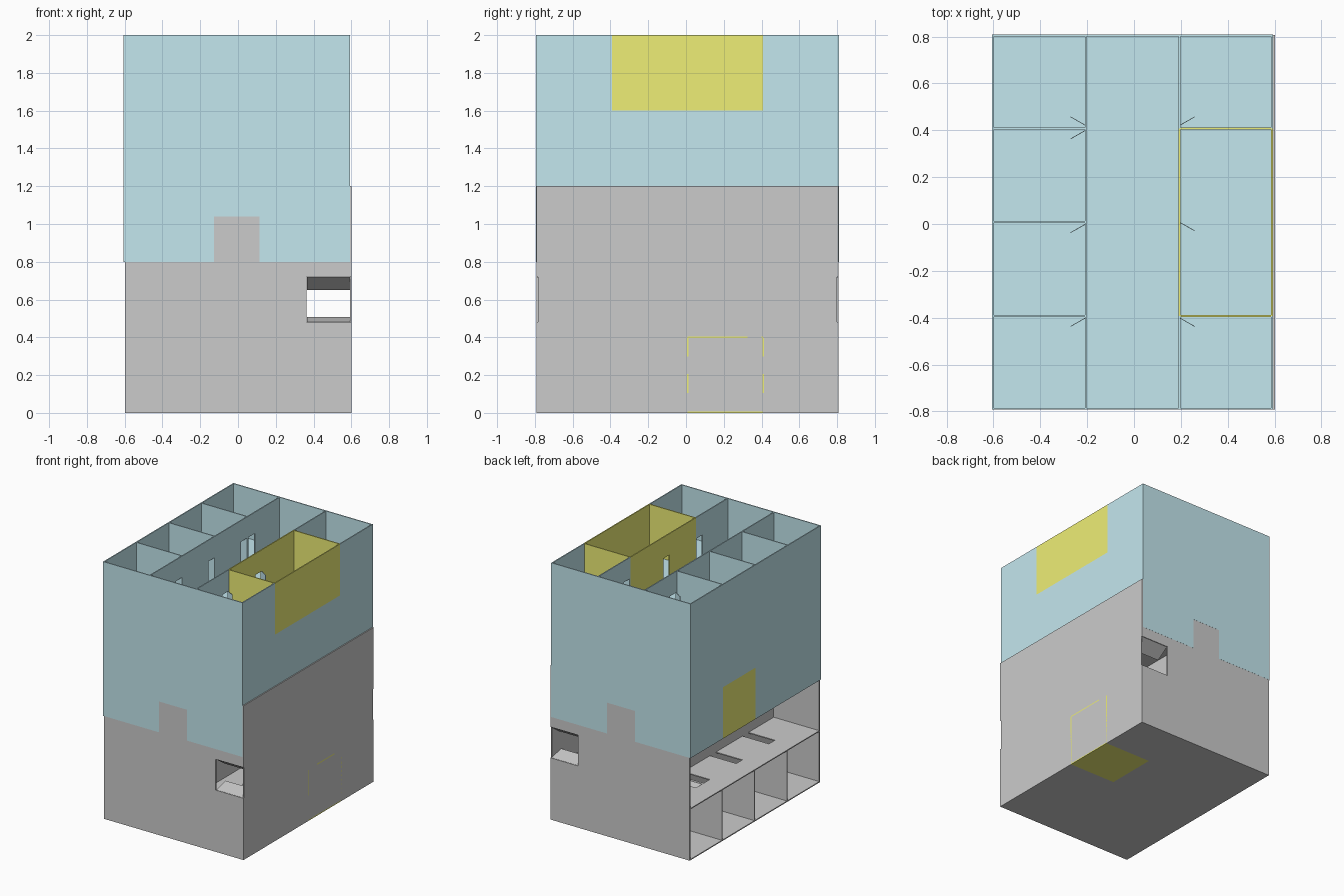
import bpy, bmesh, math
from mathutils import Matrix, Vector

if "Cube" in bpy.data.objects:
    bpy.data.objects.remove(bpy.data.objects["Cube"])

T = 0.008            # wall thickness
H = 0.4              # storey height
DOOR_H = 0.235
DOOR_W = 0.075
PARTS = ("floors", "outer_walls", "corridor_walls", "room_dividers", "doors", "accent_walls")


def material(name, rgb):
    m = bpy.data.materials.new(name)
    m.diffuse_color = (*rgb, 1)
    m.use_nodes = True
    m.node_tree.nodes["Principled BSDF"].inputs["Base Color"].default_value = m.diffuse_color
    return m


def box(bm, x0, x1, y0, y1, z0, z1):
    size = Matrix.Diagonal((x1 - x0, y1 - y0, z1 - z0, 1))
    pos = Matrix.Translation(((x0 + x1) / 2, (y0 + y1) / 2, (z0 + z1) / 2))
    bmesh.ops.create_cube(bm, size=1, matrix=pos @ size)


def leaf(bm, hinge, direction, length, z, height):
    """Open door leaf standing on z, from the hinge along a plan direction."""
    a = math.atan2(direction[1], direction[0])
    m = (Matrix.Translation((hinge[0], hinge[1], z)) @ Matrix.Rotation(a, 4, 'Z')
         @ Matrix.Translation((length / 2, 0, height / 2))
         @ Matrix.Diagonal((length, 0.003, height, 1)))
    bmesh.ops.create_cube(bm, size=1, matrix=m)


def building(prefix, base_mat, accent_mat, matrix):
    bms = {p: bmesh.new() for p in PARTS}
    accent = bms["accent_walls"]

    # front and back walls with double entrance doors on the ground level
    for s in (-1, 1):
        y0, y1 = sorted((s * 0.8, s * (0.8 - T)))
        w = bms["outer_walls"]
        box(w, -0.6, -0.12, y0, y1, 0, 3 * H)
        box(w, 0.12, 0.6, y0, y1, 0, 3 * H)
        box(w, -0.12, 0.12, y0, y1, 0.24, 3 * H)
        leaf(bms["doors"], (0.12, s * 0.796), (-0.07, -s * 0.1), 0.12, T, 0.23)
        leaf(bms["doors"], (-0.12, s * 0.796), (0.026, -s * 0.115), 0.12, T, 0.23)

    for k in range(3):
        z0, z1 = k * H, (k + 1) * H
        # floor slab
        box(bms["floors"], -0.6 + T, 0.6 - T, -0.8 + T, 0.8 - T, z0, z0 + T)
        for s in (-1, 1):
            big = k == 2 and s == 1
            cuts = [-0.8, -0.4, 0.4, 0.8] if big else [-0.8, -0.4, 0, 0.4, 0.8]
            flags = []
            for y0, y1 in zip(cuts, cuts[1:]):
                is_acc = (big and y0 == -0.4) or (k == 0 and s == -1 and y0 == 0)
                flags.append(is_acc)
                # outer side wall of this room
                xa, xb = sorted((s * 0.6, s * (0.6 - T)))
                box(accent if is_acc else bms["outer_walls"], xa, xb, y0, y1, z0, z1)
                # corridor wall with a doorway
                if y1 == 0.8:
                    hinge, d = y0 + 0.012, 1
                else:
                    hinge, d = (0.0 if big and is_acc else y1 - T), -1
                d0, d1 = sorted((hinge, hinge + d * DOOR_W))
                xa, xb = s * 0.2 - T / 2, s * 0.2 + T / 2
                w = accent if is_acc else bms["corridor_walls"]
                box(w, xa, xb, y0, d0, z0, z1)
                box(w, xa, xb, d1, y1, z0, z1)
                box(w, xa, xb, d0, d1, z0 + DOOR_H, z1)
                leaf(bms["doors"], (s * 0.2, hinge), (s * 0.065, d * 0.037),
                     DOOR_W, z0 + T, DOOR_H - T)
            # dividers between neighbouring rooms
            for i, y in enumerate(cuts[1:-1]):
                xa, xb = sorted((s * (0.2 + T / 2), s * (0.6 - T)))
                w = accent if flags[i] or flags[i + 1] else bms["room_dividers"]
                box(w, xa, xb, y - T / 2, y + T / 2, z0, z1)

    for part, bm in bms.items():
        name = prefix + "_" + part
        me = bpy.data.meshes.new(name)
        bm.to_mesh(me)
        bm.free()
        mat = accent_mat if part == "accent_walls" else base_mat
        if mat:
            me.materials.append(mat)
        ob = bpy.data.objects.new(name, me)
        ob.matrix_world = matrix
        bpy.context.collection.objects.link(ob)


blue = material("pale_blue", (0.55, 0.80, 0.86))
yellow = material("yellow", (0.86, 0.86, 0.18))

# upright block, a hair deeper so its faces win over the coplanar grey ones
building("upright", blue, yellow,
         Matrix.Translation((-0.006, 0.008, 0.8)) @ Matrix.Diagonal((1, 1.001, 1, 1)))
# same block laid on its side, ground level facing +x
building("tipped", None, yellow,
         Matrix.Translation((0.602, 0.008, 0.6)) @ Matrix.Rotation(-math.pi / 2, 4, 'Y'))
